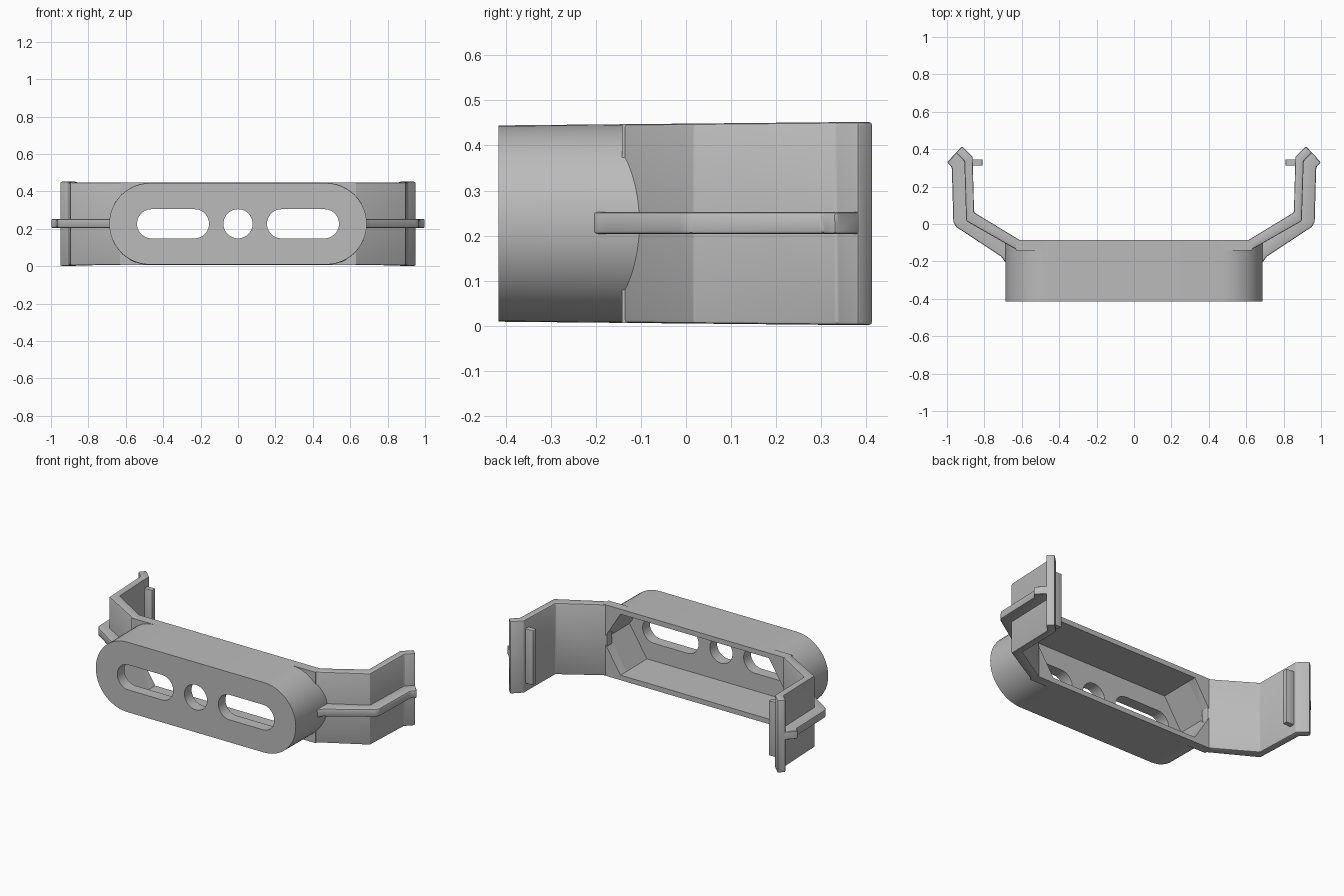
import bpy, bmesh, math

MID = 0.227     # height of the horizontal symmetry plane
HALF = 0.2175   # half height at the front face

old = bpy.data.objects.get("Cube")
if old:
    bpy.data.objects.remove(old)

grey = bpy.data.materials.new("light_grey")
grey.use_nodes = True
grey.diffuse_color = (0.5, 0.5, 0.5, 1)
grey.node_tree.nodes["Principled BSDF"].inputs["Base Color"].default_value = (0.5, 0.5, 0.5, 1)


def prism(name, outline, low, high, holes=(), upright=False, taper=0.0, bevel=0.0):
    """Extrude an outline with holes along z, or along y when upright (x, z from MID)."""
    bm = bmesh.new()
    place = (lambda p, d: (p[0], d, p[1])) if upright else (lambda p, d: (p[0], p[1], d))
    loops = [outline, *holes]
    levels = []
    for d in (low, high):
        rings = [[bm.verts.new(place(p, d)) for p in loop] for loop in loops]
        edges = [bm.edges.new((r[i - 1], r[i])) for r in rings for i in range(len(r))]
        bmesh.ops.triangle_fill(bm, edges=edges, use_beauty=True,
                                normal=(0, 1, 0) if upright else (0, 0, 1))
        levels.append(rings)
    for a, b in zip(*levels):
        for i in range(len(a)):
            bm.faces.new((a[i - 1], a[i], b[i], b[i - 1]))
    # slight draft: taller towards the back
    for v in bm.verts:
        v.co.z = v.co.z * (1 + taper * (v.co.y + 0.415)) + MID
    bm.normal_update()
    bmesh.ops.recalc_face_normals(bm, faces=bm.faces[:])
    if bm.calc_volume(signed=True) < 0:
        bmesh.ops.reverse_faces(bm, faces=bm.faces[:])
    mesh = bpy.data.meshes.new(name)
    bm.to_mesh(mesh)
    bm.free()
    mesh.materials.append(grey)
    obj = bpy.data.objects.new(name, mesh)
    bpy.context.collection.objects.link(obj)
    bpy.ops.object.select_all(action="DESELECT")
    bpy.context.view_layer.objects.active = obj
    obj.select_set(True)
    if bevel:
        mod = obj.modifiers.new("soft_edges", "BEVEL")
        mod.width = bevel
        mod.segments = 2
        mod.limit_method = "ANGLE"
        bpy.ops.object.modifier_apply(modifier=mod.name)
    bpy.ops.object.shade_smooth_by_angle(angle=math.radians(25))


def stadium(left, right, radius, steps=24):
    pts = []
    for cx, start in ((right - radius, -0.5), (left + radius, 0.5)):
        for i in range(steps + 1):
            a = math.pi * (start + i / steps)
            pts.append((cx + radius * math.cos(a), radius * math.sin(a)))
    # a full circle would repeat its joining points
    if right - left <= 2 * radius + 1e-6:
        pts = pts[:steps] + pts[steps + 1:-1]
    return pts


def mirrored(outline, side):
    return [(side * x, y) for x, y in outline]


# Body: slotted front plate, then a wall around the pointed rear pocket
POCKET_END = [(0.51, 0.187), (0.63, 0), (0.51, -0.187)]
shell = stadium(-0.688, 0.688, HALF)
slots = [stadium(a, b, 0.078) for a, b in ((-0.54, -0.155), (-0.078, 0.078), (0.155, 0.54))]
prism("front_plate", shell, -0.415, -0.345, slots, upright=True, taper=0.044)
prism("body_wall", shell, -0.345, -0.085, [POCKET_END + mirrored(POCKET_END[::-1], -1)],
      upright=True, taper=0.044)

# Outlines of the side parts, drawn for +x: the root in x, z and the rest in plan
ROOT = [(0.47, HALF), (0.632, HALF), (0.632, -HALF), (0.47, -HALF)] + POCKET_END[::-1]
ARM = [(0.606, -0.089), (0.855, 0.062), (0.863, 0.36), (0.92, 0.415),
       (0.952, 0.381), (0.907, 0.335), (0.897, 0.016), (0.62, -0.142), (0.606, -0.142)]
RIB = [(0.66, -0.205), (0.688, -0.205), (0.71, -0.174), (0.95, -0.016), (0.966, 0.01),
       (0.974, 0.303), (1.0, 0.33), (0.944, 0.389), (0.89, 0.35), (0.88, 0.03),
       (0.66, -0.11)]
HOOK = [(0.81, 0.313), (0.88, 0.313), (0.88, 0.345), (0.81, 0.345)]

for side, word in ((1, "left"), (-1, "right")):
    prism(word + "_arm_root", mirrored(ROOT, side), -0.142, -0.085, upright=True, taper=0.044)
    prism(word + "_arm", mirrored(ARM, side), -HALF, HALF, taper=0.044, bevel=0.007)
    prism(word + "_rib", mirrored(RIB, side), -0.023, 0.026, bevel=0.008)
    prism(word + "_hook", mirrored(HOOK, side), -0.17, 0.17, bevel=0.004)
